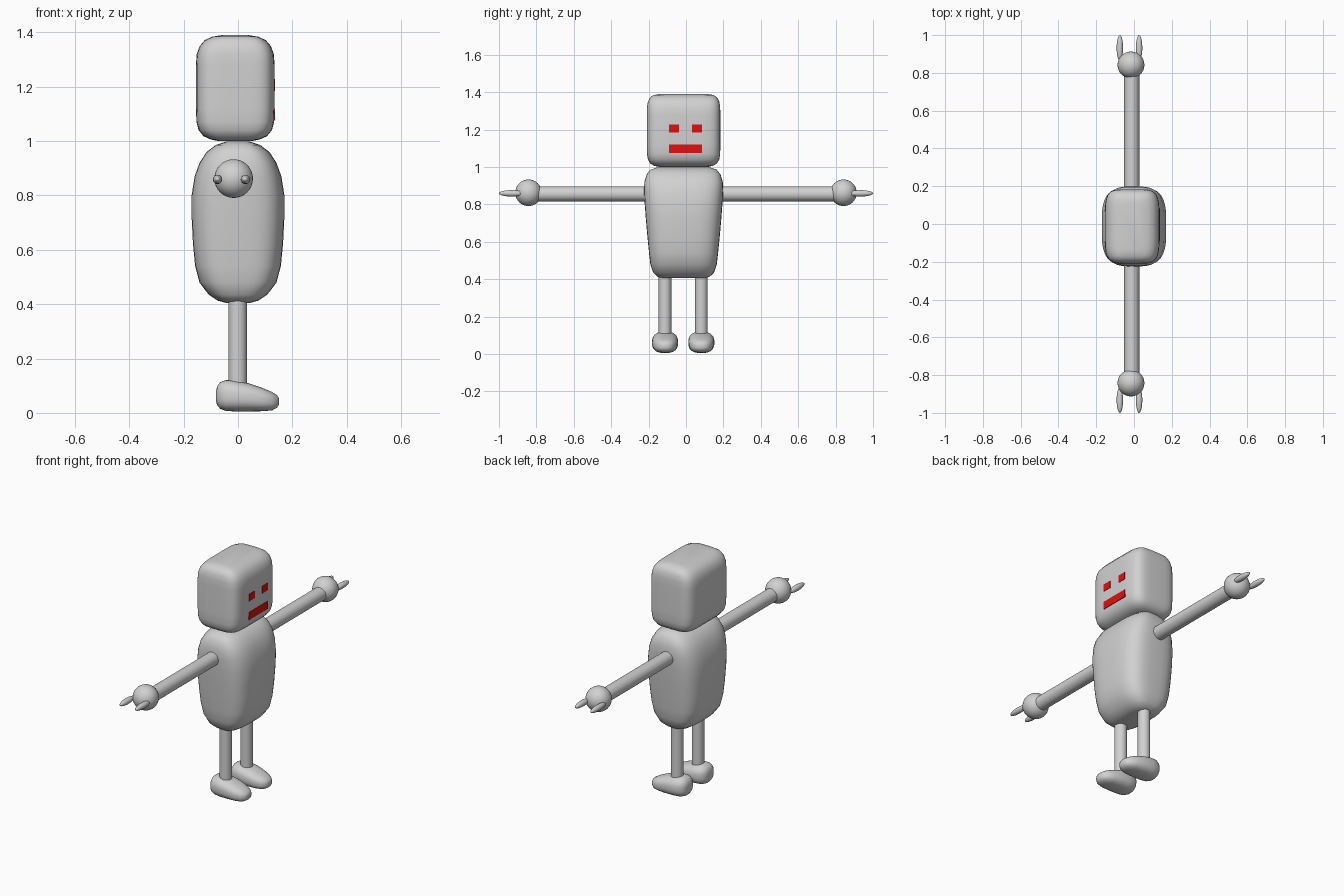
import bpy, bmesh, math
from mathutils import Matrix, Vector

if "Cube" in bpy.data.objects:
    bpy.data.objects.remove(bpy.data.objects["Cube"])


def material(name, rgb):
    m = bpy.data.materials.new(name)
    m.diffuse_color = (*rgb, 1)
    m.use_nodes = True
    m.node_tree.nodes["Principled BSDF"].inputs["Base Color"].default_value = m.diffuse_color
    return m


GREY = material("grey metal", (0.64, 0.64, 0.64))
RED = material("red paint", (0.75, 0.005, 0.005))
CY = -0.013  # middle of the figure in y


def finish(name, bm, mat, angle=45):
    bmesh.ops.recalc_face_normals(bm, faces=bm.faces)
    me = bpy.data.meshes.new(name)
    bm.to_mesh(me)
    bm.free()
    me.materials.append(mat)
    me.shade_smooth()
    me.set_sharp_from_angle(angle=math.radians(angle))
    ob = bpy.data.objects.new(name, me)
    bpy.context.collection.objects.link(ob)
    return ob


def loft(name, rings, place, power, n=40):
    """Skin rounded-square rings (t, half_u, half_v, centre_v); place maps (u, v, t) to xyz."""
    bm = bmesh.new()
    loops = []
    for t, hu, hv, cv in rings:
        loop = []
        for i in range(n):
            a = 2 * math.pi * (i + 0.5) / n
            c, s = math.cos(a), math.sin(a)
            u = hu * math.copysign(abs(c) ** (2 / power), c)
            v = hv * math.copysign(abs(s) ** (2 / power), s)
            loop.append(bm.verts.new(place(u, v + cv, t)))
        loops.append(loop)
    for a, b in zip(loops, loops[1:]):
        for i in range(n):
            j = (i + 1) % n
            bm.faces.new((a[i], a[j], b[j], b[i]))
    bm.faces.new(loops[0])
    bm.faces.new(loops[-1])
    return finish(name, bm, GREY, 60)


def ellipsoid(name, centre, radii):
    bm = bmesh.new()
    m = Matrix.Translation(centre) @ Matrix.Diagonal((*radii, 1))
    bmesh.ops.create_uvsphere(bm, u_segments=32, v_segments=16, radius=1, matrix=m)
    finish(name, bm, GREY)


def rod(name, a, b, r):
    a, b = Vector(a), Vector(b)
    bm = bmesh.new()
    m = Matrix.Translation((a + b) / 2) @ (b - a).to_track_quat('Z', 'Y').to_matrix().to_4x4()
    bmesh.ops.create_cone(bm, cap_ends=True, segments=32, radius1=r, radius2=r,
                          depth=(b - a).length, matrix=m)
    finish(name, bm, GREY)


def plate(name, y0, y1, z0, z1):
    bm = bmesh.new()
    m = Matrix.Translation((0.1325, (y0 + y1) / 2, (z0 + z1) / 2)) @ \
        Matrix.Diagonal((0.009, y1 - y0, z1 - z0, 1))
    bmesh.ops.create_cube(bm, size=1, matrix=m)
    finish(name, bm, RED)


# Torso: rounded, tapering downwards
torso = [(0.405, 0.045, 0.11), (0.413, 0.075, 0.14), (0.435, 0.108, 0.163), (0.48, 0.142, 0.178),
         (0.54, 0.158, 0.185), (0.62, 0.166, 0.193), (0.72, 0.171, 0.202), (0.80, 0.171, 0.208),
         (0.87, 0.160, 0.212), (0.92, 0.142, 0.210), (0.96, 0.116, 0.198),
         (0.985, 0.083, 0.178), (0.998, 0.045, 0.14)]
loft("torso", [(z, x, y, CY) for z, x, y in torso], lambda u, v, t: (u, v, t), 3.4)

# Head: rounded box
head = [(1.000, 0.06, 0.13), (1.006, 0.09, 0.158), (1.018, 0.117, 0.178), (1.04, 0.135, 0.191),
        (1.07, 0.143, 0.196), (1.12, 0.145, 0.197), (1.28, 0.145, 0.197), (1.32, 0.142, 0.196),
        (1.35, 0.131, 0.191), (1.372, 0.112, 0.179), (1.384, 0.085, 0.162), (1.39, 0.05, 0.13)]
loft("head", [(z, x, y, CY) for z, x, y in head], lambda u, v, t: (u - 0.01, v, t), 5)

# Face on the +x side
plate("eye_right", -0.09, -0.038, 1.185, 1.228)
plate("eye_left", 0.033, 0.085, 1.185, 1.228)
plate("mouth", -0.09, 0.085, 1.075, 1.12)

# Foot rings along x: half width, half height, centre height
foot = [(-0.081, 0.018, 0.018, 0.062), (-0.077, 0.036, 0.034, 0.063), (-0.066, 0.053, 0.049, 0.064),
        (-0.045, 0.065, 0.057, 0.064), (-0.01, 0.070, 0.057, 0.062), (0.04, 0.069, 0.052, 0.057),
        (0.09, 0.063, 0.043, 0.049), (0.125, 0.050, 0.034, 0.043), (0.144, 0.033, 0.023, 0.042),
        (0.151, 0.015, 0.011, 0.042)]

for side, s in (("left", 1), ("right", -1)):
    # Arm, hand and two claws
    rod("arm_" + side, (-0.012, s * 0.12, 0.855), (-0.012, s * 0.80, 0.855), 0.04)
    ellipsoid("hand_" + side, (-0.016, s * 0.842, 0.862), (0.071, 0.071, 0.071))
    for k, x in (("back", -0.075), ("front", 0.027)):
        ellipsoid(f"claw_{k}_{side}", (x, s * 0.932, 0.859), (0.017, 0.068, 0.017))
    # Leg and foot
    ly = s * 0.097 - 0.015
    rod("leg_" + side, (-0.001, ly, 0.08), (-0.001, ly, 0.46), 0.034)
    loft("foot_" + side, foot, lambda u, v, t: (t, u + ly, v), 2.5, 32)
